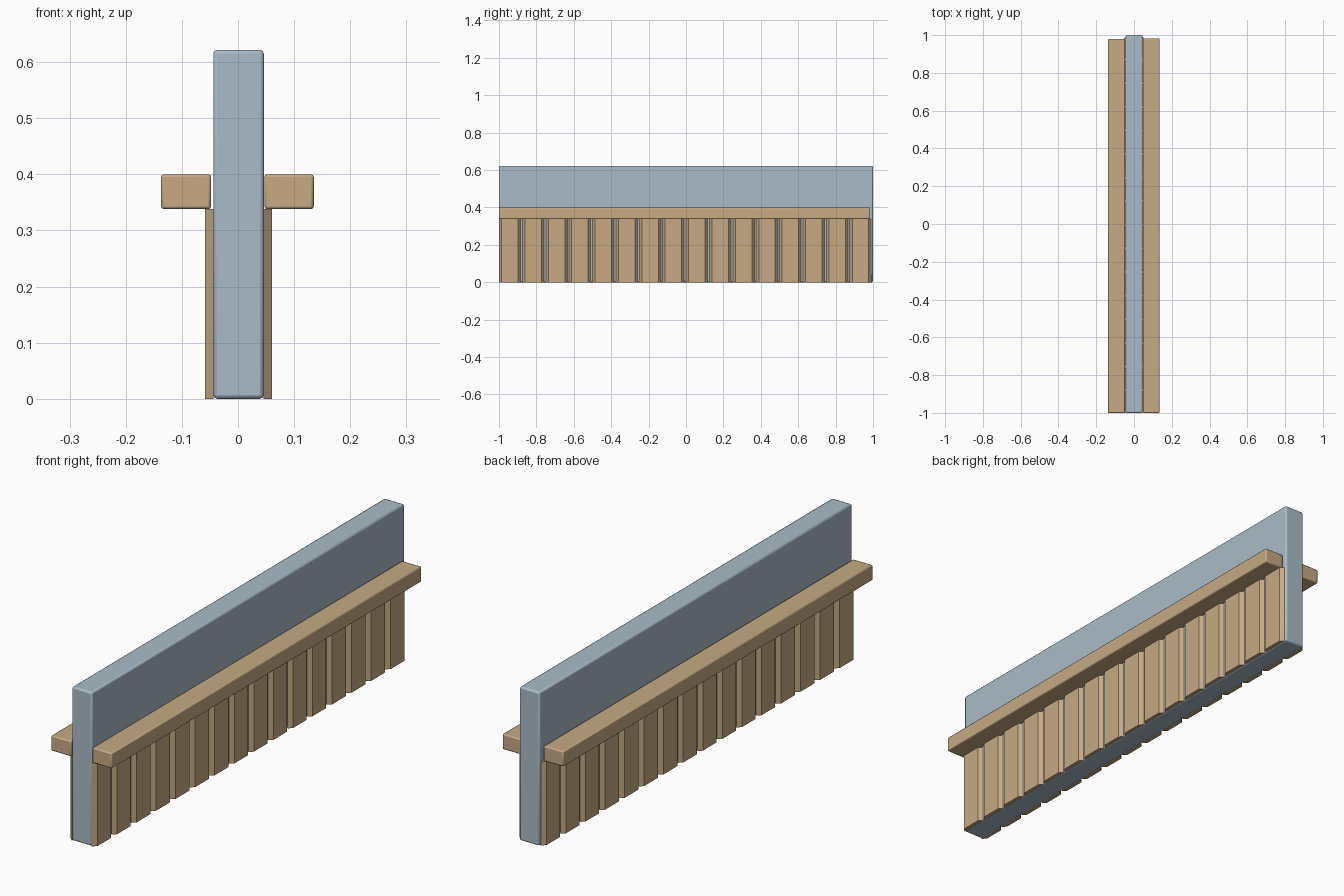
import bpy
import bmesh

if "Cube" in bpy.data.objects:
    bpy.data.objects.remove(bpy.data.objects["Cube"])


def material(name, color):
    m = bpy.data.materials.new(name)
    m.diffuse_color = color
    m.use_nodes = True
    m.node_tree.nodes["Principled BSDF"].inputs["Base Color"].default_value = m.diffuse_color
    return m


stone = material("blue_grey_wall", (0.40, 0.50, 0.58, 1))
wood = material("light_wood", (0.57, 0.40, 0.23, 1))


def finish(bm, name, mat):
    bmesh.ops.recalc_face_normals(bm, faces=bm.faces)
    mesh = bpy.data.meshes.new(name)
    bm.to_mesh(mesh)
    bm.free()
    ob = bpy.data.objects.new(name, mesh)
    bpy.context.collection.objects.link(ob)
    mesh.materials.append(mat)
    return ob


def rounded_box(name, lo, hi, mat, bevel):
    bm = bmesh.new()
    bmesh.ops.create_cube(bm, size=1)
    for v in bm.verts:
        v.co = [lo[i] + (v.co[i] + 0.5) * (hi[i] - lo[i]) for i in range(3)]
    ob = finish(bm, name, mat)
    mod = ob.modifiers.new("rounded_edges", 'BEVEL')
    mod.width = bevel
    mod.segments = 2
    bpy.context.view_layer.objects.active = ob
    ob.select_set(True)
    bpy.ops.object.shade_smooth_by_angle()
    ob.select_set(False)
    return ob


def planks(name, inner, outer, count=16):
    # row of boards with slanted vertical sides, open gaps between them
    bm = bmesh.new()
    pitch, gap, slant, top = 0.125, 0.009, 0.014, 0.338
    for i in range(count):
        a = -1 + i * pitch
        b = a + pitch - gap
        profile = [(inner, a), (outer, a + slant), (outer, b - slant), (inner, b)]
        face = bm.faces.new([bm.verts.new((x, y, 0)) for x, y in profile])
        ext = bmesh.ops.extrude_face_region(bm, geom=[face])["geom"]
        verts = [g for g in ext if isinstance(g, bmesh.types.BMVert)]
        bmesh.ops.translate(bm, verts=verts, vec=(0, 0, top))
    return finish(bm, name, wood)


# central wall
rounded_box("wall", (-0.044, -1, 0), (0.046, 1, 0.622), stone, 0.007)

# rails along both sides
rounded_box("right_rail", (0.047, -1, 0.338), (0.135, 0.982, 0.40), wood, 0.005)
rounded_box("left_rail", (-0.137, -1, 0.338), (-0.048, 0.98, 0.40), wood, 0.005)

# plank cladding under the rails
planks("right_planks", 0.0455, 0.061)
planks("left_planks", -0.0435, -0.059)
